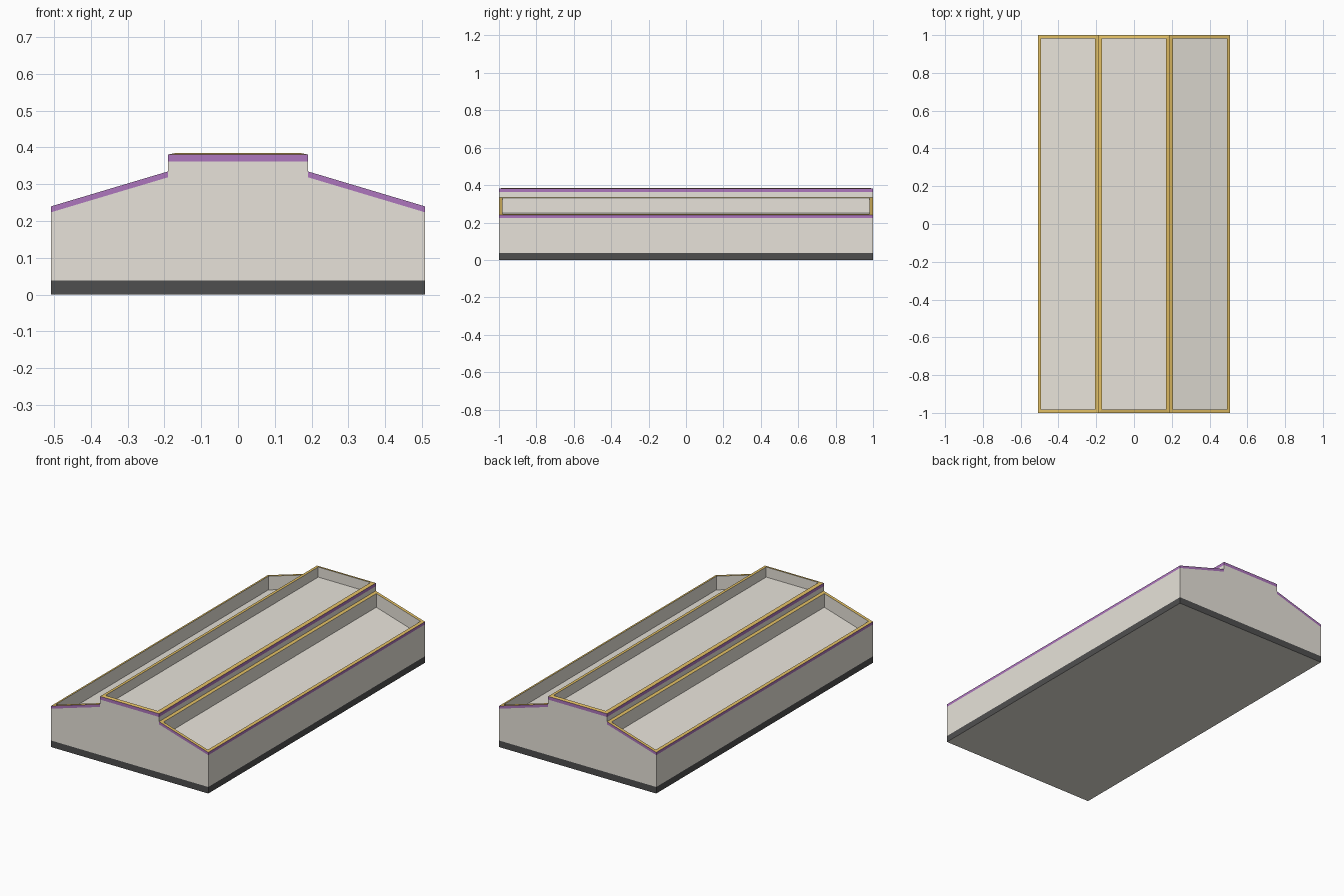
import bpy, bmesh

if "Cube" in bpy.data.objects:
    bpy.data.objects.remove(bpy.data.objects["Cube"])


def material(name, rgb):
    m = bpy.data.materials.new(name)
    m.diffuse_color = (*rgb, 1)
    m.use_nodes = True
    m.node_tree.nodes["Principled BSDF"].inputs["Base Color"].default_value = m.diffuse_color
    return m


MATS = [material("pale_grey_plaster", (0.81, 0.775, 0.705)),
        material("dark_foundation", (0.078, 0.078, 0.078)),
        material("purple_trim", (0.42, 0.18, 0.51)),
        material("gold_coping", (0.76, 0.52, 0.13))]
GREY, DARK, PURPLE, GOLD = range(4)

HALF_W, STEP, HALF_L = 0.508, 0.19, 1.0
PLINTH, END_RIM = 0.038, 0.018


def ring(bm, x0, x1, z0, z1, inset=0.0, end_inset=0.0):
    """Counter-clockwise rectangle whose height runs from z0 (at x0) to z1 (at x1)."""
    slope = (z1 - z0) / (x1 - x0)
    za, zb = z0 + slope * inset, z1 - slope * inset
    xa, xb, y = x0 + inset, x1 - inset, HALF_L - end_inset
    return [bm.verts.new(p) for p in
            ((xa, -y, za), (xb, -y, zb), (xb, y, zb), (xa, y, za))]


def bay(name, x0, x1, z0, z1, depth, rim=0.016, band=0.016, crown=0.0, ledge=None,
        hidden=()):
    """Bay with foundation, wall, trim, coping and a sunken roof panel.
    hidden: side indices (1 = +x, 3 = -x) buried against the neighbour."""
    bm = bmesh.new()
    # (ring, colour of the strip leading up to it, hidden sides of that strip)
    rings = [(ring(bm, x0, x1, 0, 0), None, ()),
             (ring(bm, x0, x1, PLINTH, PLINTH), DARK, hidden)]
    if ledge:
        rings.append((ring(bm, x0, x1, ledge, ledge), GREY, hidden))
        hidden = ()
    rings += [(ring(bm, x0, x1, z0 - band, z1 - band), GREY, hidden),
              (ring(bm, x0, x1, z0, z1), PURPLE, hidden),
              (ring(bm, x0, x1, z0 + crown, z1 + crown, rim, END_RIM), GOLD, ()),
              (ring(bm, x0, x1, z0 - depth, z1 - depth, rim, END_RIM), GREY, ())]
    for (a, _, _), (b, colour, skip) in zip(rings, rings[1:]):
        for i in range(4):
            if i not in skip:
                j = (i + 1) % 4
                bm.faces.new((a[i], a[j], b[j], b[i])).material_index = colour
    # underside and roof panel
    bm.faces.new(rings[0][0][::-1]).material_index = GREY
    bm.faces.new(rings[-1][0]).material_index = GREY
    me = bpy.data.meshes.new(name)
    bm.to_mesh(me)
    bm.free()
    for m in MATS:
        me.materials.append(m)
    bpy.context.collection.objects.link(bpy.data.objects.new(name, me))


# raised centre hall and two sloping side bays
bay("centre_hall", -STEP, STEP, 0.381, 0.381, 0.055, rim=0.021, band=0.019,
    crown=0.004, ledge=0.335, hidden=(1, 3))
bay("left_bay", -HALF_W, -STEP, 0.24, 0.335, 0.08, hidden=(1,))
bay("right_bay", STEP, HALF_W, 0.335, 0.24, 0.08, hidden=(3,))
